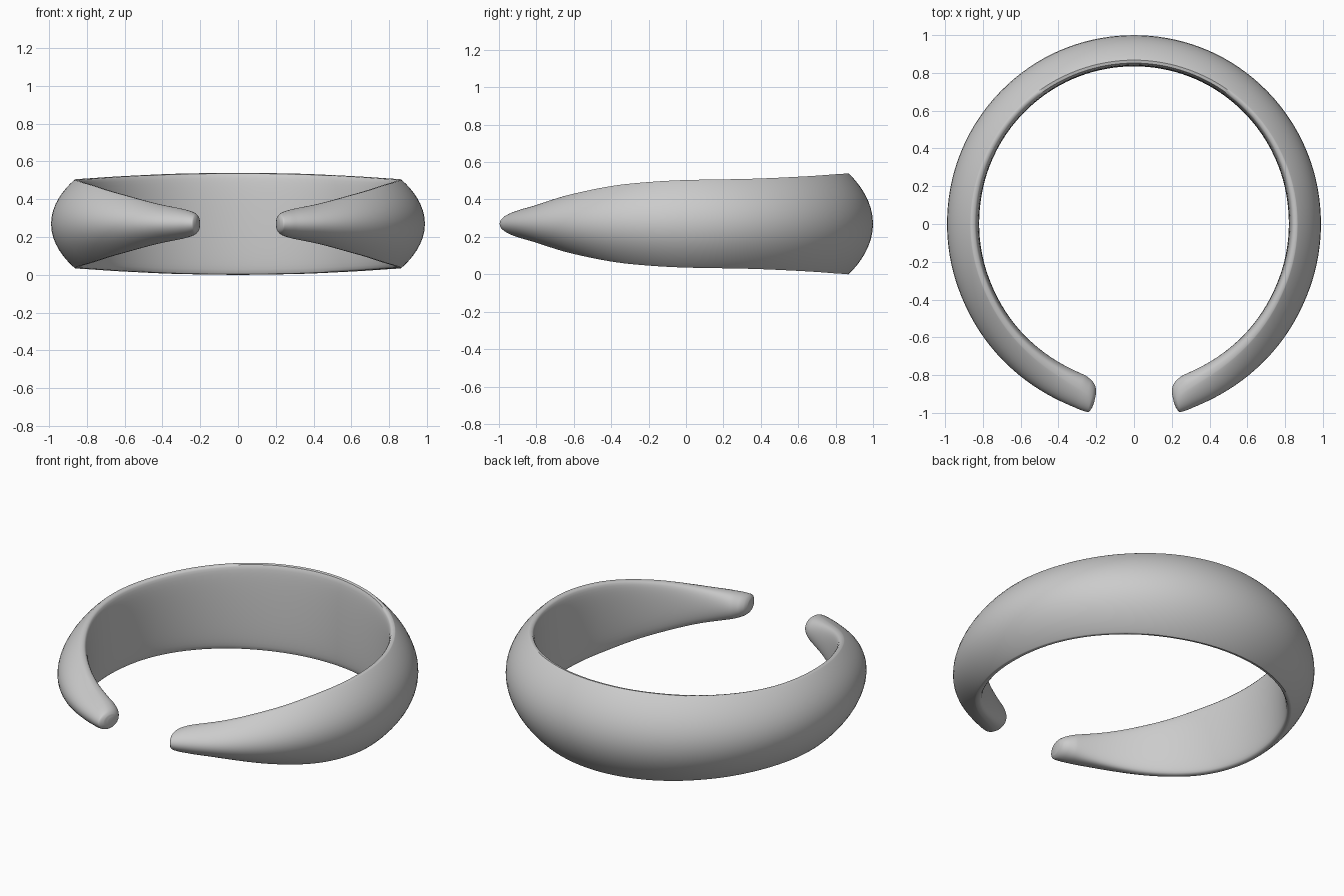
import bpy, bmesh
from math import sin, cos, pi, radians

if "Cube" in bpy.data.objects:
    bpy.data.objects.remove(bpy.data.objects["Cube"])

# Cuff stations: angle from the front (deg), inner radius, outer radius,
# half height, edge position (0 inner..1 outer), outer and inner curve powers
STATIONS = [
    (12.6, .925, .970, .020, .50, 1.0, 1.0),
    (12.9, .900, 1.000, .038, .50, 1.0, 1.0),
    (13.8, .875, 1.026, .054, .48, 1.1, .90),
    (15.5, .855, 1.025, .066, .46, 1.2, .85),
    (18.5, .841, 1.020, .078, .42, 1.3, .75),
    (27, .834, 1.012, .101, .34, 1.5, .60),
    (47, .826, 1.000, .162, .28, 1.8, .45),
    (70, .820, .991, .215, .26, 1.9, .40),
    (90, .820, .990, .234, .26, 1.9, .40),
    (112, .824, .993, .240, .24, 1.9, .40),
    (138, .830, .997, .254, .22, 1.9, .40),
    (160, .834, 1.000, .266, .20, 1.9, .40),
    (180, .835, 1.000, .270, .20, 1.9, .40),
]
MID_Z = 0.27
HALF = 20      # points on each face of the section
STEPS = 8      # rings between stations


def slope(i, k):
    """Tangent of station value k, kept from overshooting."""
    if i == len(STATIONS) - 1:
        return 0.0
    def d(j):
        a, b = STATIONS[j], STATIONS[j + 1]
        return (b[k] - a[k]) / (b[0] - a[0])
    if i == 0:
        return d(0)
    p, q = d(i - 1), d(i)
    return 0.0 if p * q <= 0 else 2 * p * q / (p + q)


def sample(i, t):
    """Smooth blend between station i and i + 1."""
    a, b = STATIONS[i], STATIONS[i + 1]
    w = b[0] - a[0]
    out = [a[0] + w * t]
    for k in range(1, 7):
        out.append((2*t**3 - 3*t**2 + 1) * a[k] + (t**3 - 2*t**2 + t) * w * slope(i, k)
                   + (3*t**2 - 2*t**3) * b[k] + (t**3 - t**2) * w * slope(i + 1, k))
    return out


def section(s, side):
    """D-shaped section: domed outside, nearly flat inside."""
    ang, ri, ro, h, f, po, pin = s
    ang = radians(ang)
    rc = ri + f * (ro - ri)
    pts = []
    for j in range(2 * HALF):
        a = pi * j / HALF
        sn = sin(a)
        if j in (0, HALF):
            r = rc
        elif j < HALF:
            r = rc + (ro - rc) * sn ** po
        else:
            r = rc - (rc - ri) * (-sn) ** pin
        pts.append((side * r * sin(ang), -r * cos(ang), MID_Z + h * cos(a)))
    return pts


# Rings from the right tip round the back to the left tip
half = [sample(i, j / STEPS) for i in range(len(STATIONS) - 1) for j in range(STEPS)]
back = list(STATIONS[-1])
rings = ([section(s, 1) for s in half] + [section(back, 1)]
         + [section(s, -1) for s in reversed(half)])

bm = bmesh.new()
loops = [[bm.verts.new(p) for p in ring] for ring in rings]
n = 2 * HALF
for a, b in zip(loops, loops[1:]):
    for j in range(n):
        bm.faces.new((a[j], a[(j + 1) % n], b[(j + 1) % n], b[j]))
# Tip caps
bm.faces.new(loops[0])
bm.faces.new(loops[-1])
bmesh.ops.recalc_face_normals(bm, faces=bm.faces)

mesh = bpy.data.meshes.new("open_cuff")
bm.to_mesh(mesh)
bm.free()
cuff = bpy.data.objects.new("open_cuff", mesh)
bpy.context.collection.objects.link(cuff)
bpy.context.view_layer.objects.active = cuff
cuff.select_set(True)
bpy.ops.object.shade_smooth_by_angle(angle=radians(50))
